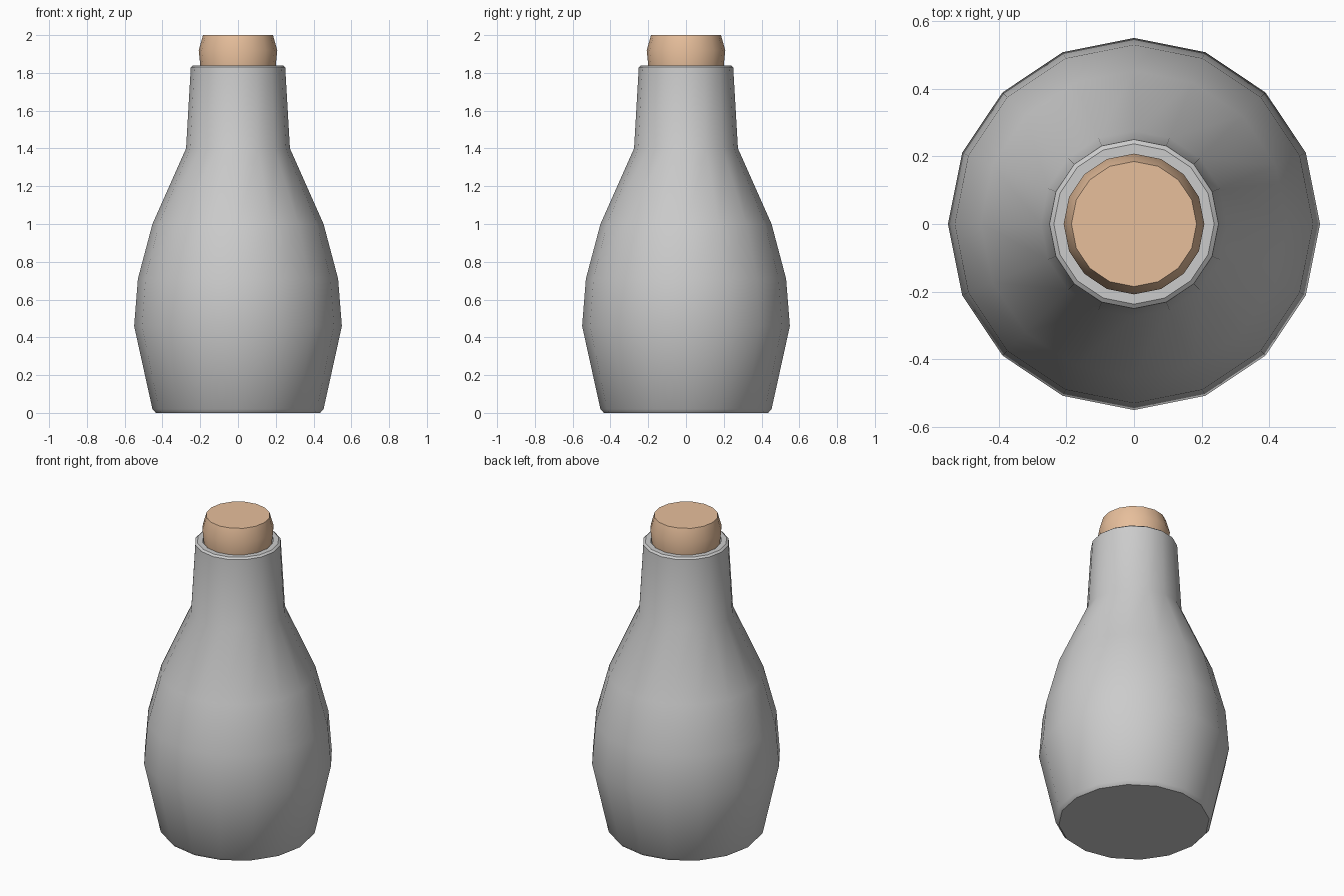
import bpy, bmesh, math

if "Cube" in bpy.data.objects:
    bpy.data.objects.remove(bpy.data.objects["Cube"])

SIDES = 16


def lathe(name, profile, color=None):
    """Revolve (radius, z) points around z and cap both ends."""
    bm = bmesh.new()
    rings = []
    for r, z in profile:
        rings.append([bm.verts.new((r * math.cos(2 * math.pi * i / SIDES),
                                    r * math.sin(2 * math.pi * i / SIDES), z))
                      for i in range(SIDES)])
    for a, b in zip(rings, rings[1:]):
        for i in range(SIDES):
            j = (i + 1) % SIDES
            bm.faces.new((a[i], a[j], b[j], b[i]))
    bm.faces.new(rings[0][::-1])
    bm.faces.new(rings[-1])
    bmesh.ops.recalc_face_normals(bm, faces=bm.faces)
    mesh = bpy.data.meshes.new(name)
    bm.to_mesh(mesh)
    bm.free()
    obj = bpy.data.objects.new(name, mesh)
    bpy.context.collection.objects.link(obj)
    if color:
        mat = bpy.data.materials.new(name + "_material")
        mat.diffuse_color = color
        mat.use_nodes = True
        mat.node_tree.nodes["Principled BSDF"].inputs["Base Color"].default_value = mat.diffuse_color
        mesh.materials.append(mat)
    bpy.ops.object.select_all(action='DESELECT')
    obj.select_set(True)
    bpy.context.view_layer.objects.active = obj
    bpy.ops.object.shade_smooth_by_angle(angle=math.radians(35))
    return obj


# Bottle: chamfered base, belly, shoulder, neck, rim and mouth recess
lathe("bottle", [(0.435, 0), (0.453, 0.02), (0.55, 0.46), (0.53, 0.71),
                 (0.453, 1.0), (0.275, 1.40), (0.25, 1.83), (0.237, 1.84),
                 (0.205, 1.84), (0.195, 1.72)])

# Cork: tapered plug with a bevelled top
lathe("cork", [(0.19, 1.73), (0.20, 1.84), (0.208, 1.92), (0.185, 2.0)],
      (0.80, 0.52, 0.33, 1))
